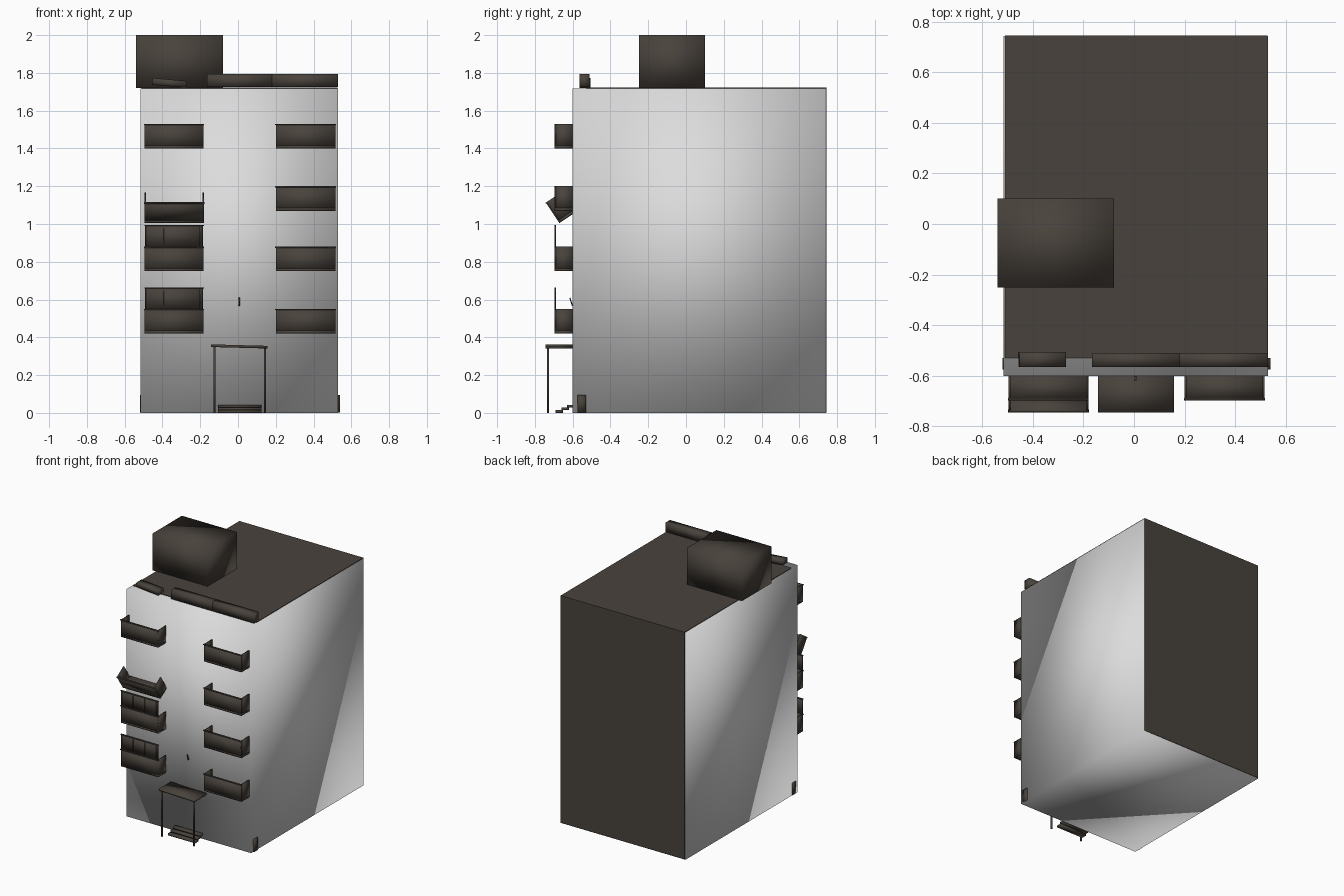
import bpy
import bmesh
from math import radians
from mathutils import Matrix, Vector

cube = bpy.data.objects.get("Cube")
if cube:
    bpy.data.objects.remove(cube, do_unlink=True)


def material(name, rgb):
    mat = bpy.data.materials.new(name)
    mat.use_nodes = True
    colour = (*rgb, 1)
    mat.diffuse_color = colour
    mat.node_tree.nodes["Principled BSDF"].inputs["Base Color"].default_value = colour
    return mat


PLASTER = material("pale plaster", (0.72, 0.72, 0.72))
BROWN = material("dark brown", (0.066, 0.055, 0.045))


def build(name, boxes, mat=BROWN, smooth=True, pivot=(0, 0, 0), axis="X", angle=0):
    """Join boxes given as (x0, x1, y0, y1, z0, z1), then turn them about a pivot."""
    bm = bmesh.new()
    for x0, x1, y0, y1, z0, z1 in boxes:
        centre = Vector((x0 + x1, y0 + y1, z0 + z1)) / 2
        size = Matrix.Diagonal((x1 - x0, y1 - y0, z1 - z0, 1))
        bmesh.ops.create_cube(bm, size=1, matrix=Matrix.Translation(centre) @ size)
    turn = Matrix.Rotation(radians(angle), 3, axis)
    bmesh.ops.rotate(bm, cent=pivot, matrix=turn, verts=bm.verts)
    for face in bm.faces:
        face.smooth = smooth
    mesh = bpy.data.meshes.new(name)
    bm.to_mesh(mesh)
    bm.free()
    mesh.materials.append(mat)
    obj = bpy.data.objects.new(name, mesh)
    bpy.context.collection.objects.link(obj)
    return obj


FACADE, EDGE, T = -0.6, -0.695, 0.007

# Building body: soft-shaded walls with a brown core showing on roof and back
build("walls", [(-0.515, 0.53, FACADE, 0.742, 0, 1.718)], PLASTER)
build("roof_and_back", [(-0.51, 0.528, -0.53, 0.745, 0.003, 1.722)], smooth=False)
build("base_beam", [(-0.519, 0.54, -0.575, -0.53, 0.002, 0.095)])

# Rooftop
build("roof_hut", [(-0.54, -0.08, -0.25, 0.1, 1.72, 2)])
for side, x0, x1 in (("centre", -0.165, 0.18), ("left", 0.18, 0.53)):
    build(side + "_parapet", [(x0, x1, -0.565, -0.51, 1.725, 1.793)])
build("fallen_parapet", [(-0.455, -0.27, -0.565, -0.505, 1.729, 1.765)],
      pivot=(-0.36, -0.53, 1.745), axis="Y", angle=5)


# Balconies: floor, front, two sides and a thin top rail
def balcony(name, x0, x1, z, **turn):
    top = z + 0.13
    boxes = [
        (x0, x1, EDGE, FACADE, z, z + 0.015),
        (x0, x1, EDGE, EDGE + T, z, top),
        (x0, x0 + T, EDGE, FACADE, z, top),
        (x1 - T, x1, EDGE, FACADE, z, top),
        (x0 - 0.003, x1 + 0.003, EDGE - 0.002, EDGE + T, top - 0.006, top),
    ]
    build(name, boxes, **turn)


# Glazed screen standing on a balcony front
def screen(name, x0, x1, z):
    top = z + 0.115
    boxes = [(x0, x1, EDGE + 0.002, EDGE + 0.006, z, top),
             (x0 - 0.003, x1 + 0.003, EDGE - 0.002, EDGE + T, top - 0.006, top)]
    for i in range(4):
        x = x0 + i * (x1 - x0 - 0.02) / 3
        boxes.append((x, x + 0.005, EDGE - 0.002, EDGE + T, z, top))
    boxes.append((x1 - 0.005, x1, EDGE - 0.002, EDGE + T, z, top))
    build(name, boxes)


for floor, z in enumerate((0.42, 0.75, 1.07, 1.4), 1):
    balcony(f"left_balcony_{floor}", 0.2, 0.515, z)
    if floor == 3:
        # One balcony has broken loose and tips outward
        low = 1.005
        shift = Vector((0, 0.025, 0))
        balcony("tilted_balcony", -0.495, -0.18, low,
                pivot=(0, EDGE, low), angle=34)
        bpy.data.objects["tilted_balcony"].data.transform(Matrix.Translation(shift))
    else:
        balcony(f"right_balcony_{floor}", -0.495, -0.182, z)
    if floor < 3:
        screen(f"balcony_screen_{floor}", -0.493, -0.184, z + 0.13)

# Entrance: canopy, posts, steps and wall lamp
build("entrance_canopy", [(-0.142, 0.157, -0.745, FACADE, 0.345, 0.359)],
      pivot=(0, 0, 0.352), axis="Y", angle=1.5)
for side, x in (("right", -0.125), ("left", 0.142)):
    build(side + "_canopy_post", [(x - 0.005, x + 0.005, -0.735, -0.725, 0, 0.35)])
steps = [(-0.105, 0.125, -0.69 + i * 0.03, -0.65 + i * 0.03, i * 0.014, i * 0.014 + 0.014)
         for i in range(3)]
build("entrance_steps", steps)
build("wall_lamp", [(0.002, 0.01, -0.611, -0.605, 0.565, 0.61)],
      pivot=(0, -0.608, 0.588), angle=18)
